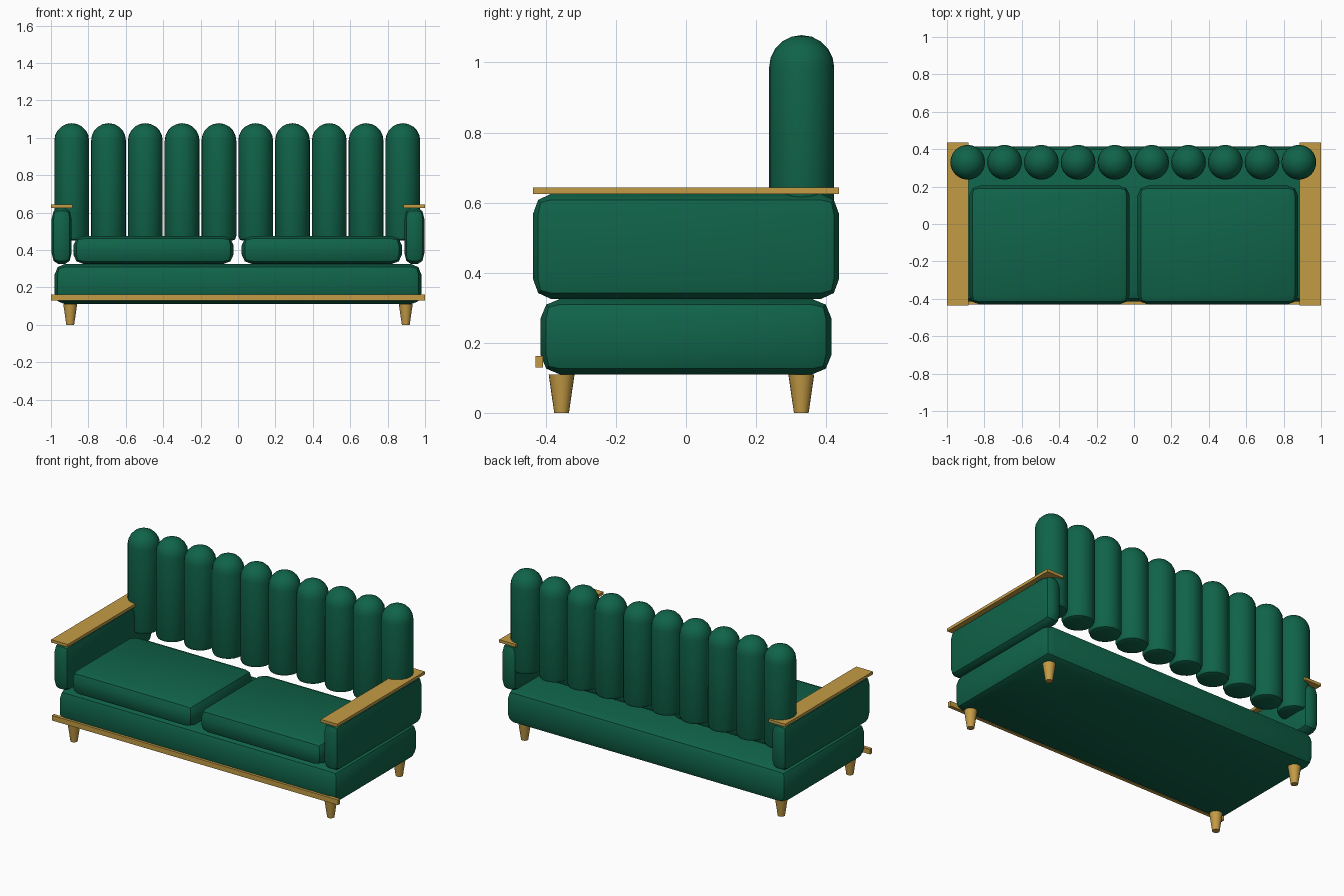
import bpy, bmesh, math
from mathutils import Vector

if "Cube" in bpy.data.objects:
    bpy.data.objects.remove(bpy.data.objects["Cube"])


def material(name, rgb):
    m = bpy.data.materials.new(name)
    m.diffuse_color = (*rgb, 1)
    m.use_nodes = True
    m.node_tree.nodes["Principled BSDF"].inputs["Base Color"].default_value = m.diffuse_color
    return m


GREEN = material("green_velvet", (0.005, 0.125, 0.066))
GOLD = material("gold_wood", (0.55, 0.33, 0.06))


def finish(name, bm, mat, smooth=True):
    bmesh.ops.recalc_face_normals(bm, faces=bm.faces)
    me = bpy.data.meshes.new(name)
    bm.to_mesh(me)
    bm.free()
    me.materials.append(mat)
    ob = bpy.data.objects.new(name, me)
    bpy.context.collection.objects.link(ob)
    if smooth:
        bpy.ops.object.select_all(action='DESELECT')
        ob.select_set(True)
        bpy.context.view_layer.objects.active = ob
        bpy.ops.object.shade_smooth_by_angle(angle=math.radians(32))
    return ob


def box(name, lo, hi, mat, round_by=None):
    """Box between two corners; round_by is the rounding along each axis."""
    r = round_by or (1, 1, 1)
    lo, hi = Vector(lo), Vector(hi)
    bm = bmesh.new()
    bmesh.ops.create_cube(bm, size=1)
    bmesh.ops.scale(bm, vec=[(hi[i] - lo[i]) / r[i] for i in range(3)], verts=bm.verts)
    if round_by:
        bmesh.ops.bevel(bm, geom=bm.edges[:], offset=1, segments=2, profile=0.5,
                        affect='EDGES', clamp_overlap=True)
    bmesh.ops.scale(bm, vec=r, verts=bm.verts)
    bmesh.ops.translate(bm, vec=(lo + hi) / 2, verts=bm.verts)
    return finish(name, bm, mat, smooth=bool(round_by))


def lathe(name, profile, x, y, mat, sides=24):
    """Closed turned solid from (radius, z) points listed bottom to top."""
    bm = bmesh.new()
    rings = []
    for r, z in profile:
        rings.append([bm.verts.new((x + r * math.cos(2 * math.pi * i / sides),
                                    y + r * math.sin(2 * math.pi * i / sides), z))
                      for i in range(sides)])
    for a, b in zip(rings, rings[1:]):
        for i in range(sides):
            j = (i + 1) % sides
            bm.faces.new((a[i], a[j], b[j], b[i]))
    bm.faces.new(rings[0][::-1])
    bm.faces.new(rings[-1])
    bmesh.ops.remove_doubles(bm, verts=bm.verts, dist=1e-5)
    return finish(name, bm, mat)


# Upholstered base and front trim rail
box("base", (-0.98, -0.415, 0.11), (0.98, 0.415, 0.325), GREEN, (0.055, 0.055, 0.055))
box("front_rail", (-1, -0.43, 0.13), (1, -0.408, 0.162), GOLD)

for side, s in (("left", -1), ("right", 1)):
    # Seat cushion
    c = s * 0.45 - 0.002
    box(side + "_seat_cushion", (c - 0.428, -0.43, 0.325), (c + 0.428, 0.205, 0.475),
        GREEN, (0.055, 0.05, 0.05))
    # Padded arm with a flat wooden top
    c = s * 0.943
    box(side + "_arm", (c - 0.053, -0.437, 0.325), (c + 0.053, 0.437, 0.625),
        GREEN, (0.035, 0.052, 0.058))
    c = s * 0.942
    box(side + "_armrest", (c - 0.058, -0.437, 0.625), (c + 0.058, 0.437, 0.643), GOLD)
    # Tapered legs
    for end, y in (("front", -0.355), ("back", 0.329)):
        lathe(f"{end}_{side}_leg", [(0.021, 0), (0.037, 0.11)], s * 0.897, y, GOLD, 20)

# Row of domed back rolls
R, DOME = 0.093, 0.985
roll = [(R - 0.022, 0.45), (R - 0.007, 0.456), (R, 0.475)]
roll += [(R * math.cos(a), DOME + R * math.sin(a))
         for a in (math.radians(18 * k) for k in range(5))]
roll.append((1e-4, DOME + R))
for i in range(10):
    lathe(f"back_roll_{i + 1}", roll, -0.889 + i * 0.1967, 0.33, GREEN)
